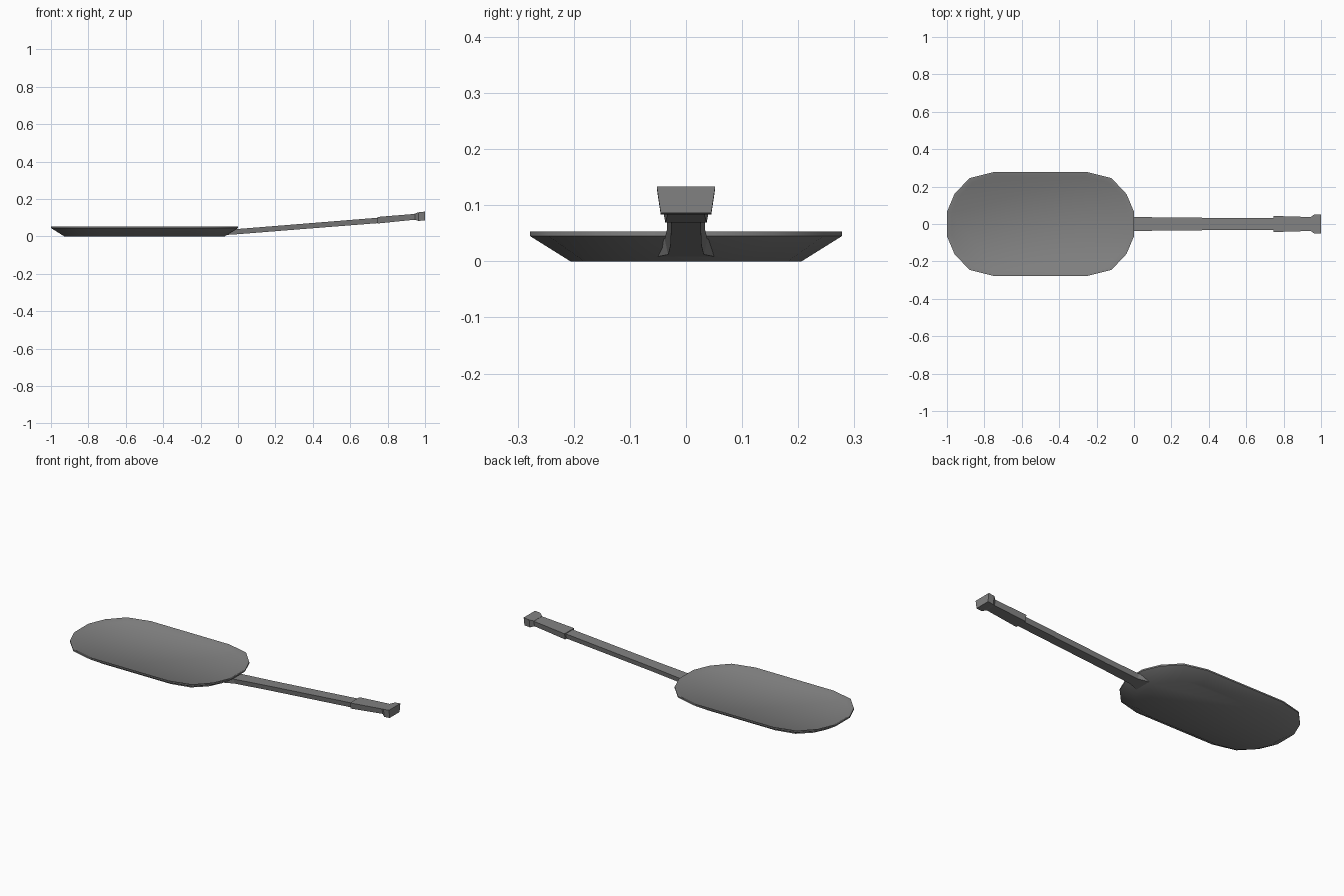
import bpy
import bmesh

cube = bpy.data.objects.get("Cube")
if cube:
    bpy.data.objects.remove(cube, do_unlink=True)

metal = bpy.data.materials.new("grey_metal")
metal.use_nodes = True
grey = (0.22, 0.22, 0.22, 1)
metal.diffuse_color = grey
metal.node_tree.nodes["Principled BSDF"].inputs["Base Color"].default_value = grey


def loft(name, rings, smooth=False):
    """Skin a list of closed rings and cap both ends."""
    bm = bmesh.new()
    loops = [[bm.verts.new(p) for p in ring] for ring in rings]
    n = len(loops[0])
    for a, b in zip(loops, loops[1:]):
        for i in range(n):
            j = (i + 1) % n
            bm.faces.new((a[i], a[j], b[j], b[i]))
    bm.faces.new(loops[0][::-1])
    bm.faces.new(loops[-1])
    bmesh.ops.recalc_face_normals(bm, faces=bm.faces[:])
    mesh = bpy.data.meshes.new(name)
    bm.to_mesh(mesh)
    bm.free()
    mesh.materials.append(metal)
    obj = bpy.data.objects.new(name, mesh)
    bpy.context.collection.objects.link(obj)
    if smooth:
        bpy.ops.object.select_all(action='DESELECT')
        obj.select_set(True)
        bpy.context.view_layer.objects.active = obj
        bpy.ops.object.shade_smooth_by_angle(angle=0.6)
    return obj


# Pan: a long oval outline, mirrored from one quarter
quarter = [(0.5, 0.065), (0.46, 0.16), (0.38, 0.245), (0.25, 0.278)]
half = quarter + [(-x, y) for x, y in reversed(quarter)]
outline = half + [(x, -y) for x, y in reversed(half)]


def oval(inset, z):
    sx, sy = 1 - inset / 0.5, 1 - inset / 0.278
    return [(x * sx - 0.5, y * sy, z) for x, y in outline]


loft("pan", [oval(0.072, 0), oval(0, 0.045), oval(0, 0.053),
             oval(0.008, 0.053), oval(0.025, 0.043)], smooth=True)


# Handle parts: each station is x, bottom z, top z, bottom and top half width
def bar(name, stations):
    return loft(name, [[(x, -wb, lo), (x, wb, lo), (x, wt, hi), (x, -wt, hi)]
                       for x, lo, hi, wb, wt in stations])


bar("handle", [(-0.065, 0.008, 0.036, 0.052, 0.052),
               (0.0, 0.012, 0.040, 0.032, 0.038),
               (0.2, 0.028, 0.056, 0.028, 0.034),
               (0.76, 0.072, 0.101, 0.026, 0.032)])
bar("grip", [(0.745, 0.069, 0.104, 0.037, 0.043),
             (0.95, 0.090, 0.121, 0.031, 0.037)])
bar("end_cap", [(0.945, 0.089, 0.122, 0.031, 0.037),
                (0.965, 0.083, 0.129, 0.045, 0.052),
                (1.0, 0.086, 0.133, 0.045, 0.052)])
